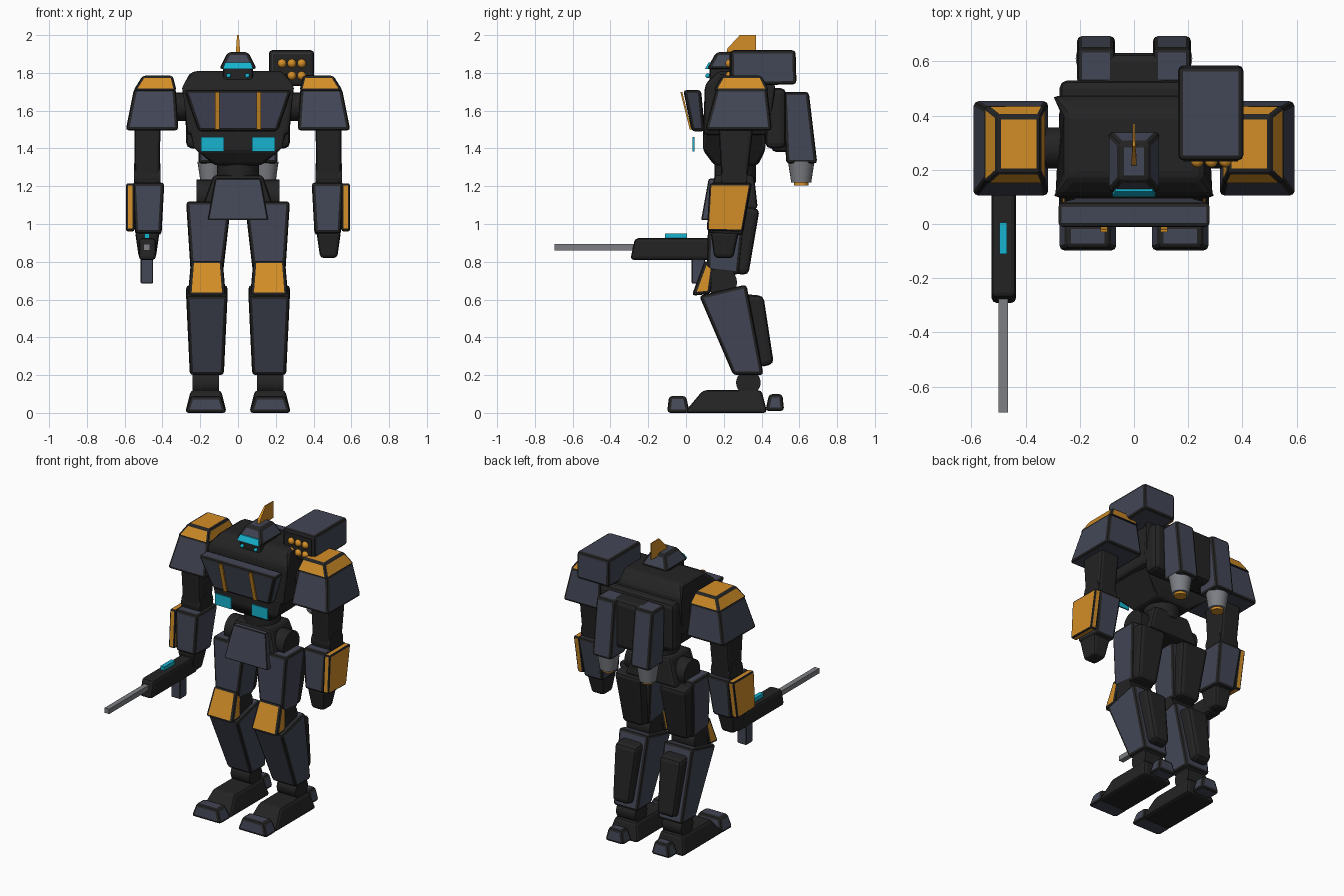
import bpy
import bmesh
from mathutils import Matrix, Vector

cube = bpy.data.objects.get("Cube")
if cube:
    bpy.data.objects.remove(cube, do_unlink=True)


def make_material(name, red, green, blue):
    mat = bpy.data.materials.new(name)
    mat.use_nodes = True
    color = (red, green, blue, 1)
    mat.diffuse_color = color
    shader = next(n for n in mat.node_tree.nodes if n.type == 'BSDF_PRINCIPLED')
    shader.inputs["Base Color"].default_value = color
    return mat


slate = make_material("slate_armor", .055, .062, .092)
dark = make_material("dark_frame", .017, .017, .017)
orange = make_material("orange_armor", .65, .27, .02)
cyan = make_material("cyan_glow", .008, .45, .62)
steel = make_material("steel", .2, .21, .23)


def finish(name, bm, mat):
    bmesh.ops.recalc_face_normals(bm, faces=bm.faces)
    mesh = bpy.data.meshes.new(name)
    bm.to_mesh(mesh)
    bm.free()
    mesh.materials.append(mat)
    mesh.materials.append(dark)
    obj = bpy.data.objects.new(name, mesh)
    bpy.context.collection.objects.link(obj)
    return obj


def block(name, mat, x, profile, bevel=.018, side=1):
    """Side profile of (y, z, half width, optional x shift), with dark chamfers."""
    bm = bmesh.new()
    rings = []
    for sign in (-1, 1):
        ring = []
        for y, z, half, *shift in profile:
            px = x + sum(shift) + sign * half
            ring.append(bm.verts.new((side * px, y, z)))
        bm.faces.new(ring)
        rings.append(ring)
    left, right = rings
    for i in range(len(left)):
        bm.faces.new((left[i - 1], left[i], right[i], right[i - 1]))
    obj = finish(name, bm, mat)
    if bevel:
        mod = obj.modifiers.new("dark_chamfer", 'BEVEL')
        mod.width = bevel
        mod.segments = 2
        mod.limit_method = 'NONE'
        mod.material = 1
    return obj


def box(name, mat, x, half, y, z, bevel=.018, side=1):
    front, back = y
    low, high = z
    profile = [(front, low, half), (front, high, half),
               (back, high, half), (back, low, half)]
    return block(name, mat, x, profile, bevel, side)


def cylinder(name, mat, center, radius, depth, axis='X', end=None):
    bm = bmesh.new()
    turn = Vector((1, 0, 0) if axis == 'X' else (0, 0, 1)).to_track_quat('Z', 'Y')
    bmesh.ops.create_cone(bm, cap_ends=True, segments=24, radius1=radius,
                          radius2=end or radius, depth=depth,
                          matrix=Matrix.Translation(center) @ turn.to_matrix().to_4x4())
    for face in bm.faces:
        face.smooth = len(face.verts) == 4
    return finish(name, bm, mat)


def ball(name, mat, center, radius):
    bm = bmesh.new()
    bmesh.ops.create_icosphere(bm, subdivisions=2, radius=radius,
                               matrix=Matrix.Translation(center))
    for face in bm.faces:
        face.smooth = True
    return finish(name, bm, mat)


# Paired limbs and details
for label, s in (("left", 1), ("right", -1)):
    def part(name, mat, x, profile, bevel=.018):
        block(f"{label}_{name}", mat, x, profile, bevel, s)

    def joint(name, x, y, z, radius, depth):
        cylinder(f"{label}_{name}", dark, (s * x, y, z), radius, depth)

    # Feet
    part("foot", dark, .17, [(-.01, 0, .11), (.09, .12, .08), (.4, .12, .08), (.43, 0, .11)])
    part("toe", slate, .17, [(-.1, 0, .11), (-.09, .09, .08), (0, .09, .08), (.02, 0, .11)])
    part("heel", slate, .17, [(.42, .01, .07), (.44, .1, .05), (.51, .1, .05), (.52, .01, .07)])
    joint("ankle", .17, .33, .16, .065, .14)

    # Legs
    part("shin", slate, .165, [(.25, .2, .09), (.07, .62, .11), (.32, .68, .11), (.41, .2, .09)])
    part("calf", dark, .165, [(.39, .24, .06), (.3, .63, .08), (.41, .62, .08), (.465, .26, .06)], .025)
    joint("knee", .165, .19, .69, .08, .17)
    part("knee_guard", orange, .165, [(.03, .62, .1), (.1, .81, .085), (.15, .77, .085), (.13, .63, .1)])
    part("thigh", slate, .165, [(.11, .75, .085), (.12, 1.12, .12, -.01), (.32, 1.12, .12, -.01), (.28, .73, .085)])
    part("hamstring", dark, .165, [(.22, .74, .075), (.28, 1.1, .1), (.39, 1.08, .1), (.33, .73, .075)], .025)
    joint("hip", .17, .25, 1.15, .085, .1)

    # Arms
    joint("shoulder", .33, .28, 1.62, .075, .14)
    part("upper_arm", dark, .48, [(.19, 1.2, .065), (.17, 1.55, .07), (.36, 1.55, .07), (.32, 1.2, .065)])
    joint("elbow", .48, .255, 1.25, .07, .14)
    part("forearm", slate, .475, [(.12, .95, .07), (.13, 1.22, .085), (.35, 1.22, .085), (.3, .94, .07)])
    part("forearm_guard", orange, .57, [(.11, .965, .022), (.125, 1.215, .022), (.345, 1.215, .022), (.3, .96, .022)], .01)
    part("hand", dark, .48, [(.15, .82, .045), (.13, .96, .065), (.28, .96, .065), (.25, .82, .045)])

    # Shoulder armor
    part("shoulder_pad", slate, .455, [(.1, 1.495, .14), (.16, 1.72, .11, -.015), (.43, 1.72, .11, -.015), (.455, 1.495, .14)])
    part("shoulder_cap", orange, .44, [(.145, 1.705, .115), (.19, 1.785, .08, -.015), (.4, 1.785, .08, -.015), (.44, 1.705, .115)], .014)

    # Chest stripes, vents and eyes
    part("chest_stripe", orange, .11, [(.02, 1.5, .013), (-.03, 1.7, .013), (-.02, 1.7, .013), (.03, 1.5, .013)], 0)
    box(f"{label}_vent", cyan, .135, .06, (.035, .044), (1.385, 1.46), 0, s)
    ball(f"{label}_eye", cyan, (s * .05, .115, 1.785), .013)

    # Thrusters
    part("thruster", slate, .14, [(.53, 1.32, .07), (.515, 1.7, .07), (.65, 1.7, .07), (.695, 1.32, .07)])
    cylinder(f"{label}_nozzle", steel, (s * .145, .61, 1.275), .053, .11, 'Z', .07)
    cylinder(f"{label}_flame", orange, (s * .145, .61, 1.215), .038, .02, 'Z')

# Torso and pelvis
block("torso", dark, 0, [(.09, 1.47, .27), (.1, 1.74, .31), (.17, 1.81, .24),
                         (.41, 1.81, .24), (.475, 1.74, .31), (.44, 1.47, .27)], .025)
block("abdomen", dark, 0, [(.15, 1.31, .12), (.09, 1.39, .24), (.09, 1.52, .26),
                           (.42, 1.52, .26), (.42, 1.39, .24), (.38, 1.31, .12)])
cylinder("waist", dark, (0, .26, 1.28), .11, .12, 'Z')
block("pelvis", dark, 0, [(.13, 1.08, .19), (.15, 1.26, .13), (.36, 1.26, .13), (.38, 1.08, .19)])
block("front_skirt", slate, 0, [(.08, 1.02, .16), (.12, 1.24, .12), (.16, 1.24, .12), (.13, 1.02, .16)], .008)
block("chest_plate", slate, 0, [(.03, 1.49, .21), (-.015, 1.71, .285), (.08, 1.71, .285), (.1, 1.49, .21)])

# Head
box("face", dark, 0, .08, (.125, .31), (1.72, 1.84))
block("helmet", slate, 0, [(.11, 1.82, .1), (.16, 1.91, .055), (.3, 1.91, .055), (.345, 1.82, .1)])
block("visor", cyan, 0, [(.1, 1.82, .08), (.12, 1.855, .068), (.15, 1.855, .068), (.15, 1.82, .08)], 0)
block("crest", orange, 0, [(.21, 1.89, .01), (.22, 1.93, .01), (.285, 2, .005), (.37, 2, .003), (.37, 1.89, .003)], 0)

# Backpack
box("backpack", dark, 0, .275, (.42, .53), (1.4, 1.72), .03)
box("backpack_core", dark, 0, .13, (.45, .63), (1.38, 1.7), .03)

# Rocket launcher
block("launcher", slate, .283, [(.235, 1.73, .12), (.235, 1.92, .12), (.58, 1.92, .12), (.585, 1.74, .12)])
box("launcher_face", dark, .283, .1, (.23, .236), (1.75, 1.9), 0)
for row in range(2):
    for col in range(3):
        ball("rocket", orange, (.233 + col * .052, .232, 1.85 - row * .065), .024)

# Rifle in the right hand
block("rifle_body", dark, -.48, [(-.295, .81, .045), (-.27, .925, .045), (.2, .925, .045), (.2, .81, .045)])
box("rifle_barrel", steel, -.482, .017, (-.695, -.27), (.86, .893), 0)
box("rifle_sight", cyan, -.482, .014, (-.11, .005), (.92, .95), 0)
box("rifle_magazine", slate, -.482, .033, (.03, .1), (.685, .83), .006)
